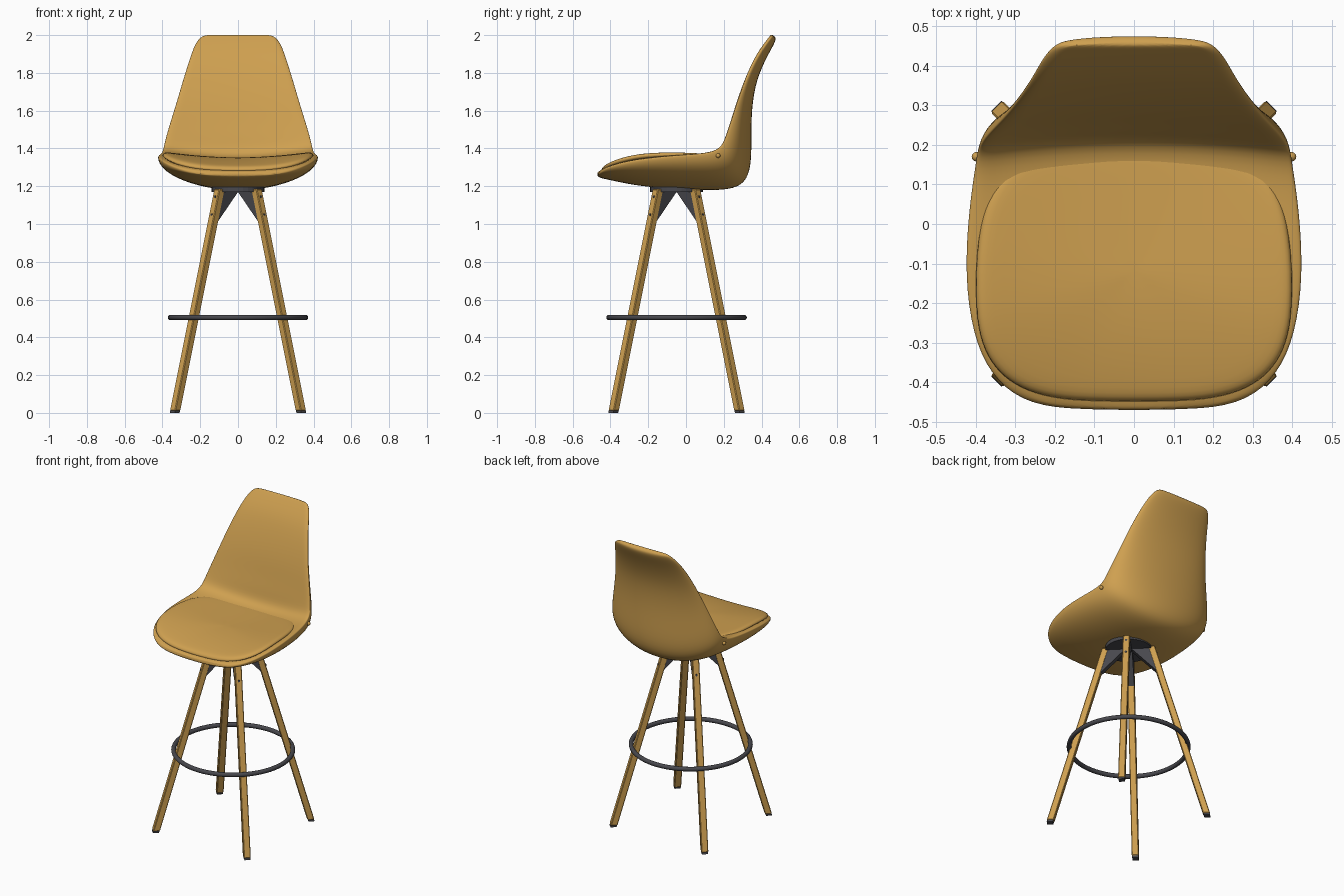
import bpy
import bmesh
import math
from mathutils import Vector

cube = bpy.data.objects.get("Cube")
if cube:
    bpy.data.objects.remove(cube, do_unlink=True)


def material(name, color):
    m = bpy.data.materials.new(name)
    m.use_nodes = True
    m.diffuse_color = color
    m.node_tree.nodes["Principled BSDF"].inputs["Base Color"].default_value = color
    return m


TAN = material("warm tan", (0.62, 0.35, 0.08, 1))
METAL = material("dark grey metal", (0.065, 0.065, 0.075, 1))
BASE = Vector((0, -0.05, 0))  # centre of the leg frame


def add_mesh(name, verts, faces, mat, smooth=True, subsurf=0):
    me = bpy.data.meshes.new(name)
    me.from_pydata([tuple(v) for v in verts], [], faces)
    bm = bmesh.new()
    bm.from_mesh(me)
    bmesh.ops.recalc_face_normals(bm, faces=bm.faces)
    bm.to_mesh(me)
    bm.free()
    me.materials.append(mat)
    ob = bpy.data.objects.new(name, me)
    bpy.context.collection.objects.link(ob)
    if smooth:
        me.shade_smooth()
    if subsurf:
        mod = ob.modifiers.new("smooth", "SUBSURF")
        mod.levels = mod.render_levels = subsurf
    return ob


def loft(rings):
    """Faces joining equal closed rings, with a cap at each end."""
    n, count = len(rings[0]), len(rings)
    verts = [p for ring in rings for p in ring]
    faces = [(i * n + j, i * n + (j + 1) % n, (i + 1) * n + (j + 1) % n, (i + 1) * n + j)
             for i in range(count - 1) for j in range(n)]
    faces += [tuple(range(n)), tuple(range((count - 1) * n, count * n))]
    return verts, faces


# Bucket shell: half width, then (y, z) of side edge, inner centre, outer centre
STATIONS = [
    (.18, -.470, 1.262, -.472, 1.266, -.472, 1.255),
    (.29, -.445, 1.285, -.455, 1.272, -.455, 1.243),
    (.365, -.38, 1.31, -.39, 1.29, -.39, 1.23),
    (.41, -.28, 1.335, -.28, 1.31, -.28, 1.205),
    (.43, -.13, 1.355, -.13, 1.32, -.10, 1.185),
    (.42, .03, 1.365, .03, 1.33, .08, 1.178),
    (.405, .13, 1.375, .15, 1.335, .20, 1.178),
    (.397, .185, 1.40, .22, 1.36, .30, 1.20),
    (.387, .21, 1.45, .235, 1.44, .342, 1.28),
    (.36, .24, 1.54, .26, 1.53, .348, 1.40),
    (.325, .275, 1.65, .285, 1.64, .345, 1.56),
    (.29, .32, 1.77, .325, 1.76, .362, 1.73),
    (.255, .372, 1.88, .375, 1.88, .415, 1.86),
    (.23, .42, 1.95, .42, 1.948, .457, 1.935),
    (.20, .452, 1.99, .45, 1.986, .477, 1.975),
    (.17, .462, 2.0, .46, 1.998, .472, 1.992),
]
SIDES = 32
rings = []
for w, ey, ez, iy, iz, oy, oz in STATIONS:
    edge, inner, outer = Vector((0, ey, ez)), Vector((0, iy, iz)), Vector((0, oy, oz))
    normal = (edge - outer).normalized()
    ring = []
    for j in range(SIDES):
        a = 2 * math.pi * j / SIDES
        s = math.sin(a)
        if s >= 0:
            p = edge + (inner - edge) * s * s + normal * 0.01 * min(1, 3 * s)
        else:
            p = edge + (outer - edge) * -s
        p.x = w * math.cos(a)
        ring.append(p)
    rings.append(ring)
add_mesh("seat_shell", *loft(rings), TAN, subsurf=2)


# Seat pad: dished cushion with a rounded border
def pad_point(a, scale, drop):
    c, s = math.cos(a), math.sin(a)
    x = 0.402 * math.copysign(abs(c) ** 0.58, c)
    y = 0.33 * math.copysign(abs(s) ** 0.62, s)
    x *= 1 - 0.06 * max(0, y / 0.33)
    x, y = x * scale, y * scale - 0.12
    fall = max(0, (-0.1 - y) / 0.35)
    return Vector((x, y, 1.352 + 0.033 * (x / 0.4) ** 2 - 0.05 * fall ** 2 - drop))


BORDER = [(.04, 0), (.3, 0), (.6, 0), (.85, 0), (.94, .001), (.98, .006), (1, .018), (.995, .04)]
pad_rings = [[pad_point(2 * math.pi * j / 48, k, d) for j in range(48)] for k, d in BORDER]
add_mesh("seat_pad", *loft(pad_rings), TAN, subsurf=1)


# Leg frame: each part is made along +x, then turned to a diagonal
def leg_radius(z):
    return 1.414 * (0.335 - 0.2 * z)


def leg_section(z, half=0.021):
    r = leg_radius(z)
    return [(r + dx * half, dy * half, z) for dx, dy in ((-1, -1), (1, -1), (1, 1), (-1, 1))]


def bolt_ring(r, z, radius):
    return [(r, radius * math.cos(k * math.pi / 5), z + radius * math.sin(k * math.pi / 5))
            for k in range(10)]


def prism(outline, half):
    return loft([[(r, t, z) for r, z in outline] for t in (-half, half)])


GUSSET = [(0.01, 1.18), (0.13, 1.18), (leg_radius(1.01) - 0.015, 1.01)]
for side, angle in (("back_left", 45), ("back_right", 135), ("front_right", 225), ("front_left", 315)):
    parts = [
        add_mesh("leg_" + side, *loft([leg_section(0.012), leg_section(1.185)]), TAN, False),
        add_mesh("foot_glide_" + side, *loft([leg_section(0, .018), leg_section(.012, .019)]), METAL, False),
        add_mesh("bracket_" + side, *prism(GUSSET, 0.02), METAL, False),
    ]
    for z in (1.05, 1.145):
        r = leg_radius(z) + 0.021
        parts.append(add_mesh("bolt_" + side, *loft([bolt_ring(r - .01, z, .007), bolt_ring(r + .003, z, .007)]),
                              METAL, False))
    bevel = parts[0].modifiers.new("soft edges", "BEVEL")
    bevel.width = 0.004
    for ob in parts:
        ob.location = BASE
        ob.rotation_euler.z = math.radians(angle)

# Mounting plate under the seat
bpy.ops.mesh.primitive_cylinder_add(vertices=32, radius=0.14, depth=0.025, location=BASE + Vector((0, 0, 1.183)))
plate = bpy.context.object
plate.name = "mounting_plate"
plate.data.materials.append(METAL)

# Round footrest
bpy.ops.mesh.primitive_torus_add(major_radius=0.358, minor_radius=0.014, major_segments=64,
                                 minor_segments=12, location=BASE + Vector((0, 0, 0.505)))
footrest = bpy.context.object
footrest.name = "footrest_ring"
footrest.data.materials.append(METAL)
bpy.ops.object.shade_smooth()

# Small side buttons where the seat meets the back
for side, sign in (("left", 1), ("right", -1)):
    bpy.ops.mesh.primitive_uv_sphere_add(segments=12, ring_count=8, radius=0.012,
                                         location=(sign * 0.398, 0.17, 1.362))
    button = bpy.context.object
    button.name = "side_button_" + side
    button.data.materials.append(TAN)
    bpy.ops.object.shade_smooth()
